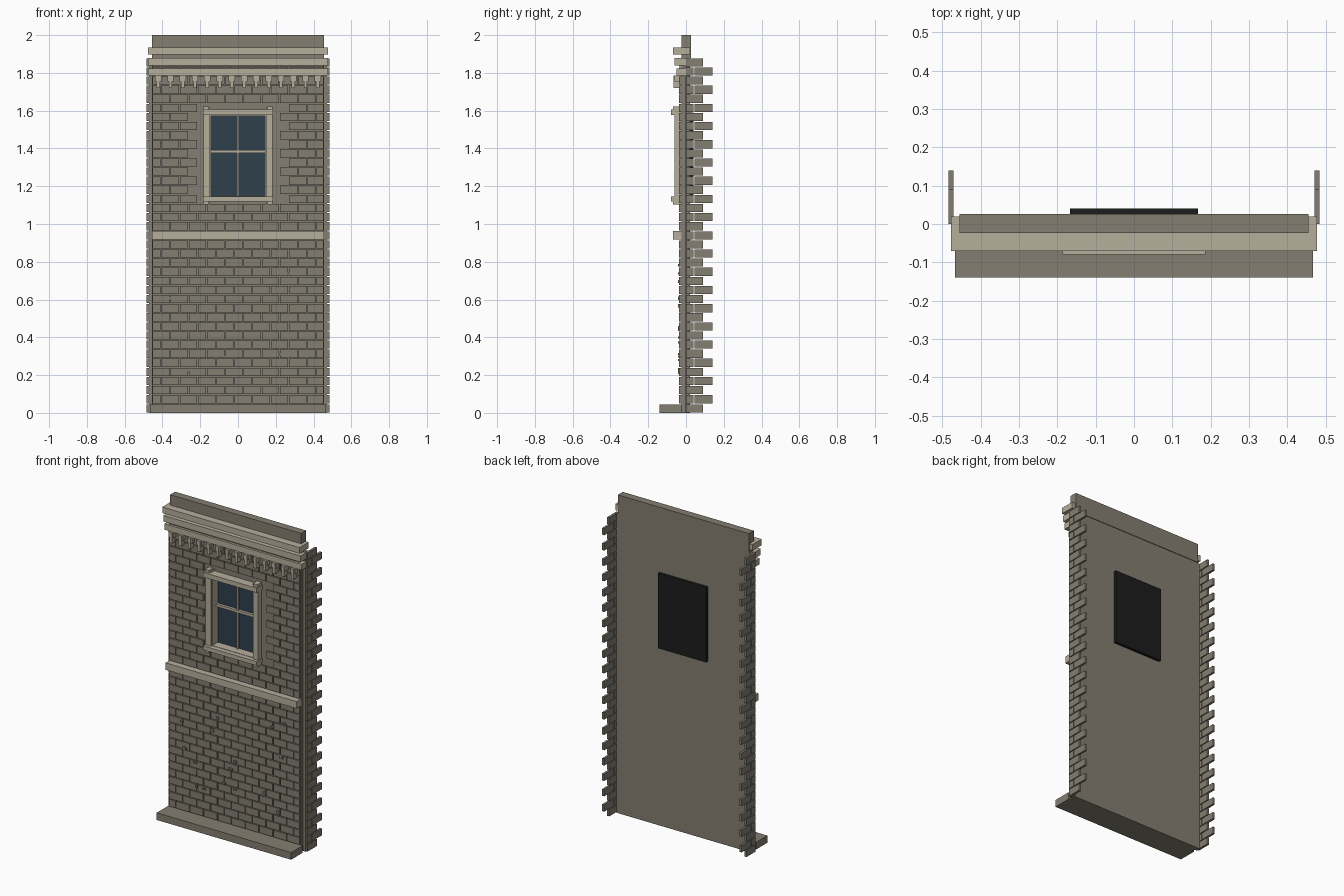
import bpy, bmesh, random

if "Cube" in bpy.data.objects:
    bpy.data.objects.remove(bpy.data.objects["Cube"], do_unlink=True)


def material(name, rgb):
    m = bpy.data.materials.new(name)
    m.use_nodes = True
    m.diffuse_color = (*rgb, 1)
    m.node_tree.nodes["Principled BSDF"].inputs["Base Color"].default_value = (*rgb, 1)
    return m


STONE = material("grey brown stone", (0.23, 0.21, 0.165))
TRIM = material("pale stone trim", (0.47, 0.425, 0.335))
GLASS = material("dark blue glass", (0.028, 0.05, 0.072))
BLACK = material("black backing", (0.012, 0.012, 0.012))


def build(name, mat, boxes):
    """One object from boxes given as (x0, x1, y0, y1, z0, z1)."""
    bm = bmesh.new()
    for x0, x1, y0, y1, z0, z1 in boxes:
        verts = bmesh.ops.create_cube(bm, size=1)["verts"]
        for v in verts:
            v.co = (x1 if v.co.x > 0 else x0,
                    y1 if v.co.y > 0 else y0,
                    z1 if v.co.z > 0 else z0)
    mesh = bpy.data.meshes.new(name)
    bm.to_mesh(mesh)
    bm.free()
    mesh.materials.append(mat)
    obj = bpy.data.objects.new(name, mesh)
    bpy.context.collection.objects.link(obj)
    return obj


def both(box):
    """A box and its mirror image across x = 0."""
    x0, x1, *rest = box
    return [box, (-x1, -x0, *rest)]


HALF, FRONT, BACK = 0.455, -0.025, 0.022
ROWS, PITCH, GAP = 39, 0.0482, 0.005
TOP = ROWS * PITCH
LENGTH = 2 * PITCH

# Wall with a window opening
wall = build("wall", STONE, [(-HALF, HALF, FRONT, BACK, 0, TOP)])
cutter = build("window_cutter", STONE, [(-0.147, 0.147, -0.2, 0.2, 1.143, 1.577)])
cutter.hide_render = True
cutter.hide_viewport = True
cutter.display_type = 'WIRE'
cut = wall.modifiers.new("window opening", 'BOOLEAN')
cut.operation = 'DIFFERENCE'
cut.solver = 'EXACT'
cut.object = cutter
bpy.context.view_layer.objects.active = wall
wall.select_set(True)
bpy.ops.object.modifier_apply(modifier=cut.name)
bpy.data.objects.remove(cutter, do_unlink=True)

build("wall_side_strips", STONE, both((HALF, 0.472, -0.005, 0.02, 0, TOP)))
build("parapet", STONE, [(-HALF, HALF, -0.023, 0.026, TOP, 2)])
build("base_step", STONE, [(-0.467, 0.467, -0.14, FRONT, 0, 0.045)])

# Front bricks in running bond, leaving toothed edges around the window
bricks = []
for row in range(1, ROWS):
    z0 = row * PITCH + GAP / 2
    z1 = z0 + PITCH - GAP
    x = -HALF - (PITCH if row % 2 else 0)
    while x < HALF - 0.01:
        x0, x1 = max(x, -HALF) + GAP / 2, min(x + LENGTH, HALF) - GAP / 2
        in_window = x1 > -0.18 and x0 < 0.18 and z1 > 1.12 and z0 < 1.61
        if not in_window:
            bricks.append((x0, x1, -0.036, FRONT, z0, z1))
        x += LENGTH
build("front_bricks", STONE, bricks)

# Side bricks that interlock with a neighbouring wall
quoins = []
for row in range(ROWS):
    z0 = row * PITCH + GAP / 2
    z1 = z0 + PITCH - GAP
    spans = [(0, 0.04), (0.045, 0.14)] if row % 2 else [(0, 0.09)]
    for y0, y1 in spans:
        quoins += both((0.47, 0.484, y0, y1, z0, z1))
build("side_bricks", STONE, quoins)

# Small chips standing on the brickwork
random.seed(4)
chips = []
for _ in range(16):
    x, z = random.uniform(-0.4, 0.4), random.uniform(0.15, 0.88)
    w, h = random.uniform(0.006, 0.014), random.uniform(0.004, 0.01)
    chips.append((x - w, x + w, -0.043, -0.034, z - h, z + h))
build("brick_chips", STONE, chips)

# String course and cornice
build("string_course", TRIM, [(-HALF, HALF, -0.068, FRONT, 0.918, 0.962)])
for name, depth, z0, z1 in [("lower", 0.05, 1.785, 1.822),
                            ("middle", 0.06, 1.84, 1.878),
                            ("upper", 0.07, 1.897, 1.935)]:
    build(name + "_cornice", TRIM, [(-0.477, 0.477, -depth, 0.02, z0, z1)])

# Cornice brackets
brackets = []
COUNT = 14
for i in range(COUNT):
    x = (i - (COUNT - 1) / 2) * 0.065
    brackets.append((x - 0.017, x + 0.017, -0.06, FRONT, 1.755, 1.785))
    brackets.append((x - 0.009, x + 0.009, -0.065, FRONT, 1.72, 1.785))
build("cornice_brackets", TRIM, brackets)

# Window surround
build("window_jambs", TRIM, both((0.147, 0.182, -0.06, FRONT, 1.105, 1.62)))
build("window_header", TRIM, [(-0.186, 0.186, -0.08, FRONT, 1.577, 1.606)])
build("window_sill", TRIM, [(-0.186, 0.186, -0.08, FRONT, 1.12, 1.145)])
build("header_blocks", TRIM, both((0.155, 0.182, -0.068, FRONT, 1.606, 1.622)))
build("sill_blocks", TRIM, both((0.155, 0.182, -0.068, FRONT, 1.103, 1.12)))
build("window_reveal", TRIM,
      both((0.143, 0.148, -0.05, 0.012, 1.143, 1.577))
      + [(-0.147, 0.147, -0.05, 0.012, 1.141, 1.147),
         (-0.147, 0.147, -0.05, 0.012, 1.573, 1.579)])

# Glass, glazing bars and backing panel
build("window_glass", GLASS, [(-0.147, 0.147, 0.005, 0.011, 1.143, 1.577)])
build("glazing_bars", TRIM, [(-0.145, 0.145, -0.012, 0.005, 1.377, 1.393),
                             (-0.005, 0.005, -0.006, 0.005, 1.145, 1.575)])
build("backing_panel", BLACK, [(-0.167, 0.167, 0.014, 0.04, 1.12, 1.59)])
